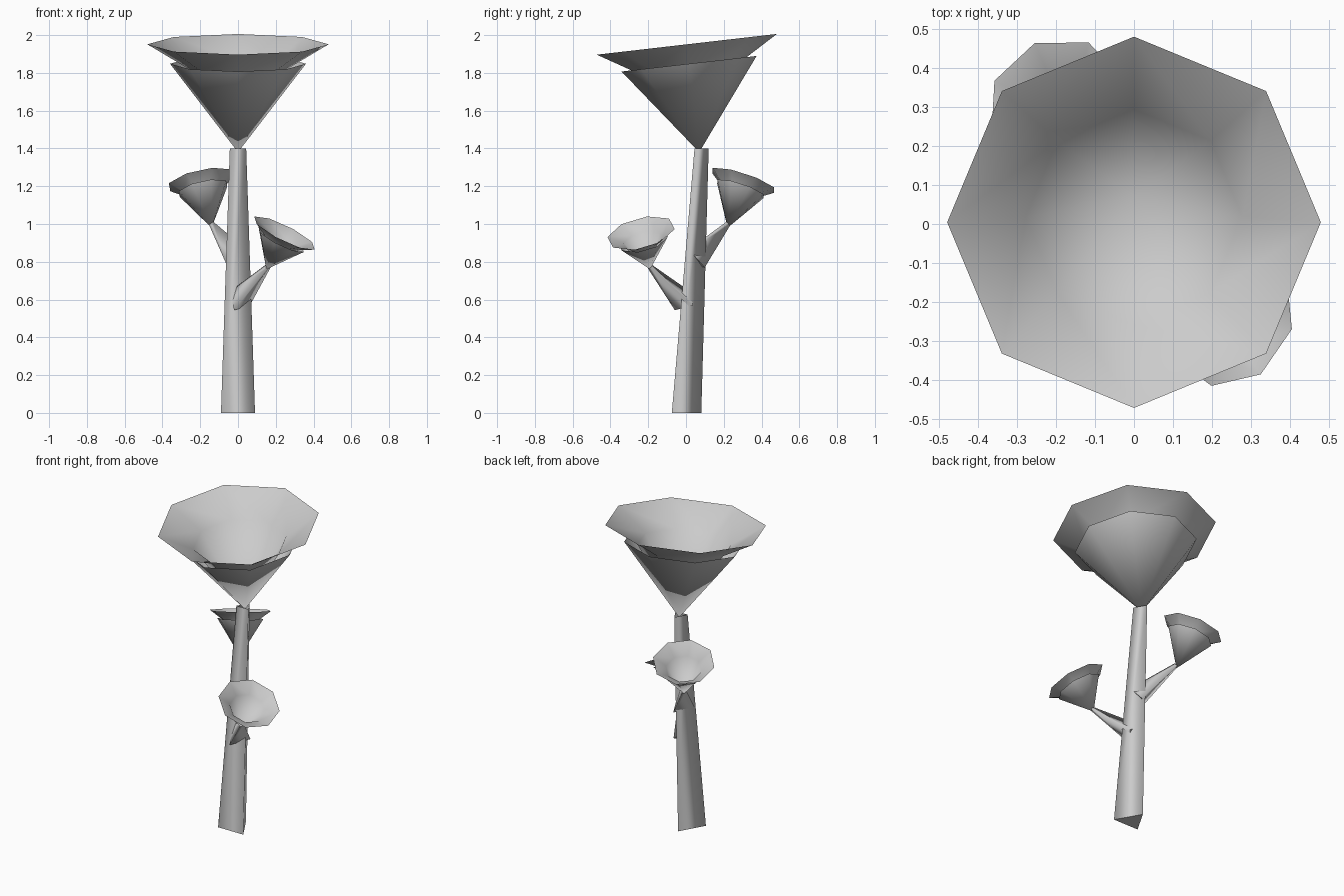
import bpy, bmesh, math
from mathutils import Vector

cube = bpy.data.objects.get("Cube")
if cube:
    bpy.data.objects.remove(cube)

grey = bpy.data.materials.new("pale_grey")
grey.use_nodes = True
colour = (0.6, 0.6, 0.6, 1)
grey.diffuse_color = colour
grey.node_tree.nodes["Principled BSDF"].inputs["Base Color"].default_value = colour


def ring(bm, centre, normal, radius, sides, toward):
    """Regular polygon of vertices, the first one pointing toward a direction."""
    n = Vector(normal).normalized()
    u = Vector(toward)
    u = (u - n * u.dot(n)).normalized()
    v = n.cross(u)
    angles = [math.tau * i / sides for i in range(sides)]
    return [bm.verts.new(Vector(centre) + radius * (u * math.cos(a) + v * math.sin(a)))
            for a in angles]


def bridge(bm, low, high):
    """Join two rings, or one tip vertex and a ring, with smooth faces."""
    count = len(high)
    for i in range(count):
        j = (i + 1) % count
        corners = ([low[0], high[j], high[i]] if len(low) == 1
                   else [low[i], low[j], high[j], high[i]])
        bm.faces.new(corners).smooth = True


def finish(bm, name):
    mesh = bpy.data.meshes.new(name)
    bm.to_mesh(mesh)
    bm.free()
    mesh.materials.append(grey)
    obj = bpy.data.objects.new(name, mesh)
    bpy.context.collection.objects.link(obj)
    return obj


def stalk(name, start, end, r_start, r_end, toward, axis=None):
    """Tapered three-sided stalk with a flat base."""
    bm = bmesh.new()
    axis = axis or Vector(end) - Vector(start)
    low = ring(bm, start, axis, r_start, 3, toward)
    high = ring(bm, end, axis, r_end, 3, toward)
    bridge(bm, low, high)
    base = bm.faces.new(low[::-1])
    for edge in base.edges:
        edge.smooth = False
    return finish(bm, name)


def flower(name, tip, normal, size, height, toward):
    """Outer cup and an inner trumpet with a flared rim, both eight-sided."""
    n = Vector(normal).normalized()
    tip = Vector(tip)
    layers = {"cup": [(0.75, 0.82)], "trumpet": [(0.58, 0.79), (1.0, 1.0)]}
    for part, profile in layers.items():
        bm = bmesh.new()
        previous = [bm.verts.new(tip)]
        for radius, level in profile:
            current = ring(bm, tip + n * height * level, n, size * radius, 8, toward)
            bridge(bm, previous, current)
            previous = current
        finish(bm, f"{name}_{part}")


# Main stem leaning back, with level ends
stalk("stem", (0, -0.023, 0), (0, 0.07, 1.4), 0.104, 0.05, (0, 1, 0), Vector((0, 0, 1)))

# Side branches
stalk("front_branch", (0, 0, 0.585), (0.16, -0.19, 0.775), 0.075, 0.016, (-0.03, -0.035, -0.05))
stalk("back_branch", (0, 0.04, 0.81), (-0.14, 0.22, 1.0), 0.075, 0.016, (0.03, 0.035, -0.05))

# Flowers
flower("top_flower", (0, 0.07, 1.38), (0, -0.115, 1), 0.48, 0.575, (0, 1, 0))
flower("front_flower", (0.15, -0.19, 0.76), (0.5, -0.25, 1), 0.185, 0.22, (0.2, 1, 0))
flower("back_flower", (-0.14, 0.22, 0.98), (-0.22, 0.33, 1), 0.185, 0.27, (0.4, 1, 0))
